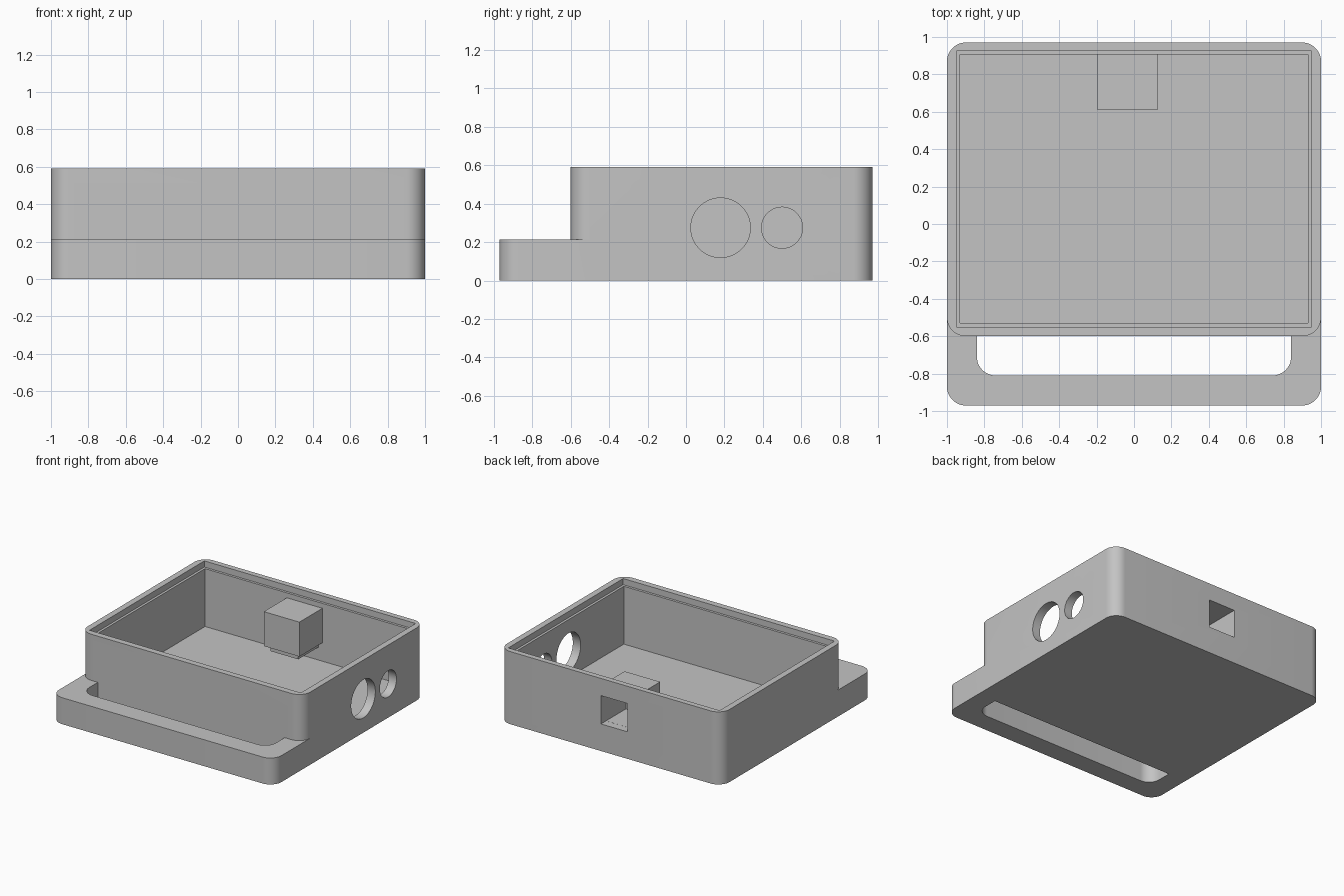
import bpy
import math

cube = bpy.data.objects.get("Cube")
if cube:
    bpy.data.objects.remove(cube, do_unlink=True)

grey = bpy.data.materials.new("grey plastic")
grey.use_nodes = True
colour = (0.55, 0.55, 0.55, 1)
grey.diffuse_color = colour
grey.node_tree.nodes["Principled BSDF"].inputs["Base Color"].default_value = colour

RADIUS = 0.1
TOP = 0.59
BODY_FRONT = -0.6


def prism(name, outline, z0, z1):
    """Extrude a counter-clockwise xy outline between two heights."""
    n = len(outline)
    verts = [(x, y, z) for z in (z0, z1) for x, y in outline]
    faces = [list(range(n))[::-1], list(range(n, 2 * n))]
    faces += [[i, (i + 1) % n, n + (i + 1) % n, n + i] for i in range(n)]
    mesh = bpy.data.meshes.new(name)
    mesh.from_pydata(verts, [], faces)
    mesh.materials.append(grey)
    obj = bpy.data.objects.new(name, mesh)
    bpy.context.collection.objects.link(obj)
    return obj


def arc(cx, cy, start, end, radius=RADIUS, steps=12):
    """Points on an arc, angles in degrees."""
    angles = [math.radians(start + (end - start) * i / steps) for i in range(steps + 1)]
    return [(cx + radius * math.cos(a), cy + radius * math.sin(a)) for a in angles]


def rectangle(x0, x1, y0, y1):
    return [(x0, y0), (x1, y0), (x1, y1), (x0, y1)]


def rounded_front(half, y0, r=RADIUS):
    """Two rounded front corners, from left to right."""
    return (arc(-half + r, y0 + r, 180, 270) + arc(half - r, y0 + r, 270, 360))


def cut(obj, cutters):
    """Subtract each cutter in turn."""
    bpy.context.view_layer.objects.active = obj
    for cutter in cutters:
        mod = obj.modifiers.new("cut", 'BOOLEAN')
        mod.operation = 'DIFFERENCE'
        mod.solver = 'EXACT'
        mod.object = cutter
        bpy.ops.object.modifier_apply(modifier=mod.name)


def round_hole(y, z, radius):
    """Cylinder cutter through the +x wall."""
    bpy.ops.mesh.primitive_cylinder_add(vertices=64, radius=radius, depth=0.3,
                                        location=(1, y, z), rotation=(0, math.pi / 2, 0))
    obj = bpy.context.object
    obj.data.materials.append(grey)
    return obj


# Case: full rounded footprint
footprint = (rounded_front(1, -0.97)
             + arc(0.9, 0.87, 0, 90) + arc(-0.9, 0.87, 90, 180))
case = prism("case", footprint, 0, TOP)

# Space above the handle, following the rounded body corners
body_edge = rounded_front(1, BODY_FRONT)[::-1]
step = prism("step_cutter",
             [(-1.1, -1.1), (1.1, -1.1), (1.1, -0.5)] + body_edge + [(-1.1, -0.5)],
             0.215, 0.8)

# Handle slot, cavity, lid ledge, side holes and rear port
slot = prism("slot_cutter", rounded_front(0.84, -0.81)
             + [(0.84, BODY_FRONT), (-0.84, BODY_FRONT)], -0.1, 0.4)
cavity = prism("cavity_cutter", rectangle(-0.93, 0.93, -0.53, 0.905), 0.07, 0.8)
ledge = prism("ledge_cutter", rectangle(-0.95, 0.95, -0.55, 0.925), 0.54, 0.8)
port = prism("port_cutter", rectangle(-0.155, 0.085, 0.65, 1.1), 0.22, 0.45)
pocket = prism("pocket_cutter", rectangle(-0.155, 0.085, 0.65, 1.1), 0.2, 0.45)
holes = [round_hole(0.18, 0.275, 0.155), round_hole(0.5, 0.275, 0.107)]
case_cutters = [step, slot, cavity, ledge, port] + holes
cut(case, case_cutters)

# Port housing inside the rear wall, closed below by a narrower plate
housing = prism("port_housing", rectangle(-0.195, 0.125, 0.61, 0.905), 0.22, 0.5)
cut(housing, [pocket])
prism("port_floor", rectangle(-0.16, 0.09, 0.645, 0.906), 0.175, 0.2205)

for cutter in case_cutters + [pocket]:
    bpy.data.objects.remove(cutter, do_unlink=True)

# Smooth the rounded corners, keep hard edges
bpy.ops.object.select_all(action='DESELECT')
case.select_set(True)
bpy.context.view_layer.objects.active = case
bpy.ops.object.shade_smooth_by_angle(angle=math.radians(30))
